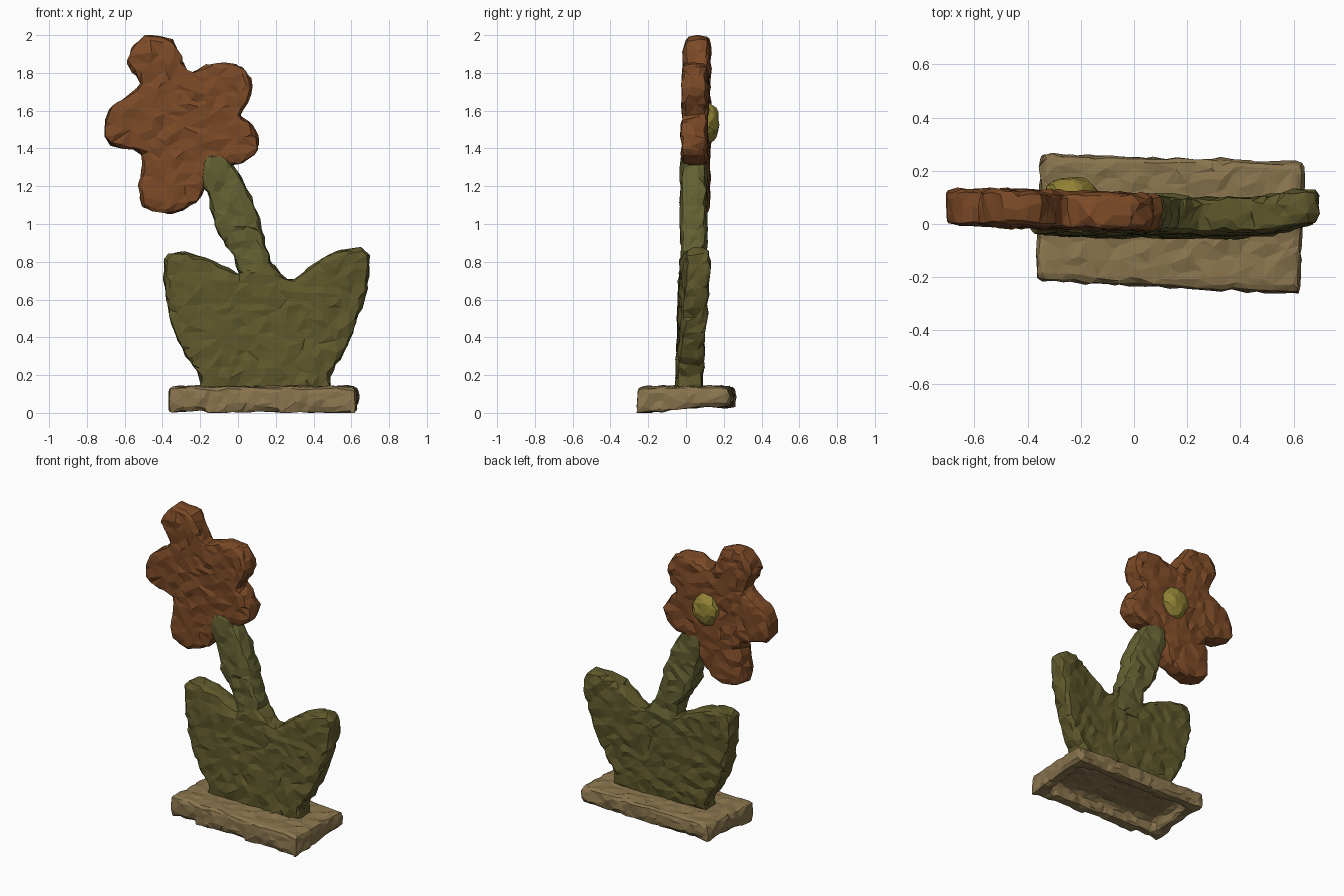
import bpy, bmesh
from mathutils import Vector

if "Cube" in bpy.data.objects:
    bpy.data.objects.remove(bpy.data.objects["Cube"])


def material(name, rgb):
    m = bpy.data.materials.new(name)
    m.diffuse_color = (*rgb, 1)
    m.use_nodes = True
    m.node_tree.nodes["Principled BSDF"].inputs["Base Color"].default_value = m.diffuse_color
    return m


def smooth_loop(pts, n=3):
    # closed Catmull-Rom through the outline points
    p = [Vector(q) for q in pts]
    out = []
    for i in range(len(p)):
        a, b, c, d = p[i - 1], p[i], p[(i + 1) % len(p)], p[(i + 2) % len(p)]
        for k in range(n):
            t = k / n
            out.append(0.5 * (2 * b + (c - a) * t + (2 * a - 5 * b + 4 * c - d) * t * t
                              + (3 * b - a - 3 * c + d) * t ** 3))
    return out


clouds = bpy.data.textures.new("lumps", 'CLOUDS')
clouds.noise_scale = 0.06


def hand_shaped(name, bm, mat, warp, rounding=10, lumps=0.034, ratio=0.15):
    # turn a clean solid into a rough, faceted, softly rounded lump
    bmesh.ops.recalc_face_normals(bm, faces=bm.faces)
    me = bpy.data.meshes.new(name)
    bm.to_mesh(me)
    bm.free()
    ob = bpy.data.objects.new(name, me)
    bpy.context.collection.objects.link(ob)
    m = ob.modifiers.new("remesh", 'REMESH')
    m.mode, m.voxel_size = 'VOXEL', 0.02
    m = ob.modifiers.new("round", 'SMOOTH')
    m.factor, m.iterations = 0.5, rounding
    m = ob.modifiers.new("lumps", 'DISPLACE')
    m.texture, m.strength, m.mid_level = clouds, lumps, 0.45
    m = ob.modifiers.new("facets", 'DECIMATE')
    m.ratio = ratio
    dg = bpy.context.evaluated_depsgraph_get()
    baked = bpy.data.meshes.new_from_object(ob.evaluated_get(dg))
    ob.modifiers.clear()
    ob.data = baked
    baked.name = name
    for v in baked.vertices:
        v.co = warp(v.co.copy())
    for f in baked.polygons:
        f.use_smooth = False
    baked.materials.clear()
    baked.materials.append(mat)
    return ob


def slab(pts, half):
    # front-view outline (x, z) given a thickness in y
    bm = bmesh.new()
    f = bm.faces.new([bm.verts.new((q.x, -half, q.y)) for q in smooth_loop(pts)])
    g = bmesh.ops.extrude_face_region(bm, geom=[f])["geom"]
    for v in g:
        if isinstance(v, bmesh.types.BMVert):
            v.co.y = half
    return bm


orange = material("petal_orange", (0.20, 0.068, 0.020))
green = material("leaf_green", (0.115, 0.100, 0.025))
pale = material("stem_green", (0.125, 0.118, 0.032))
sand = material("base_tan", (0.25, 0.175, 0.075))
yellow = material("centre_yellow", (0.28, 0.22, 0.035))

# five-petal flower head
flower = [(-.45, 2.0), (-.36, 1.975), (-.31, 1.91), (-.26, 1.80), (-.17, 1.835), (-.08, 1.855),
          (.02, 1.825), (.075, 1.745), (.05, 1.645), (.0, 1.575), (.065, 1.53), (.108, 1.43),
          (.08, 1.36), (.0, 1.315), (-.07, 1.305), (-.15, 1.32), (-.18, 1.21), (-.21, 1.13),
          (-.28, 1.08), (-.38, 1.057), (-.505, 1.10), (-.515, 1.235), (-.50, 1.33),
          (-.515, 1.385), (-.67, 1.415), (-.703, 1.465), (-.698, 1.565), (-.64, 1.645),
          (-.54, 1.705), (-.52, 1.755), (-.583, 1.86), (-.54, 1.96)]
hand_shaped("flower_petals", slab(flower, 0.066), orange,
            lambda c: c + Vector((0, 0.045 - 0.03 * c.x, 0)))

# bent stem, sunk into the leaves
stem = [(-.19, 1.34), (-.13, 1.37), (-.06, 1.35), (-.01, 1.29), (.045, 1.19), (.09, 1.08),
        (.135, .92), (.18, .79), (.23, .70), (.2, .6), (.04, .6), (.0, .74), (-.01, .82),
        (-.07, .90), (-.125, 1.0), (-.15, 1.14), (-.19, 1.23)]
hand_shaped("stem", slab(stem, 0.066), pale,
            lambda c: c + Vector((0, 0.04, 0)), rounding=14)

# pair of joined leaves, right tip curling backwards
leaves = [(.0, .735), (-.125, .80), (-.255, .84), (-.365, .848), (-.39, .785), (-.375, .575),
          (-.31, .365), (-.19, .18), (-.19, .125), (.14, .12), (.48, .125), (.48, .2),
          (.565, .335), (.655, .575), (.698, .77), (.68, .85), (.615, .872), (.46, .825),
          (.35, .735), (.285, .70), (.22, .735), (.18, .79), (.09, .82)]
hand_shaped("leaves", slab(leaves, 0.066), green,
            lambda c: c + Vector((0, 0.012 + 0.03 * c.z + 0.13 * max(0, c.x - 0.45), 0)))

# base plate, hollow underneath
bm = bmesh.new()
corners = [(-.35, .262), (.64, .23), (.62, -.262), (-.365, -.21)]
bottom = bm.faces.new([bm.verts.new((x, y, 0)) for x, y in corners])
g = bmesh.ops.extrude_face_region(bm, geom=[bottom])["geom"]
for v in g:
    if isinstance(v, bmesh.types.BMVert):
        v.co.z = 0.138
bm.faces.ensure_lookup_table()
under = min(bm.faces, key=lambda f: f.calc_center_median().z)
bmesh.ops.recalc_face_normals(bm, faces=bm.faces)
bmesh.ops.inset_region(bm, faces=[under], thickness=0.075, use_even_offset=True)
pit = bmesh.ops.extrude_face_region(bm, geom=[under])["geom"]
for v in pit:
    if isinstance(v, bmesh.types.BMVert):
        v.co.z = 0.08
if under.is_valid:
    bmesh.ops.delete(bm, geom=[under], context='FACES_ONLY')


def tilt_base(c):
    # underside rises slightly towards the back
    lift = (1 - min(1, c.z / 0.14)) * 0.03 * max(0, min(1, (c.y + 0.25) / 0.3))
    return Vector((c.x, c.y, max(0, c.z + lift)))


hand_shaped("base_plate", bm, sand, tilt_base, rounding=3, lumps=0.028, ratio=0.2)

# domed flower centre on the back
bm = bmesh.new()
bmesh.ops.create_icosphere(bm, subdivisions=3, radius=0.1)
for v in bm.verts:
    v.co = Vector((v.co.x * 1.02 - 0.235, v.co.y * 0.8 + 0.1, v.co.z * 1.12 + 1.535))
hand_shaped("flower_centre", bm, yellow, lambda c: c, rounding=2, lumps=0.03, ratio=0.2)
